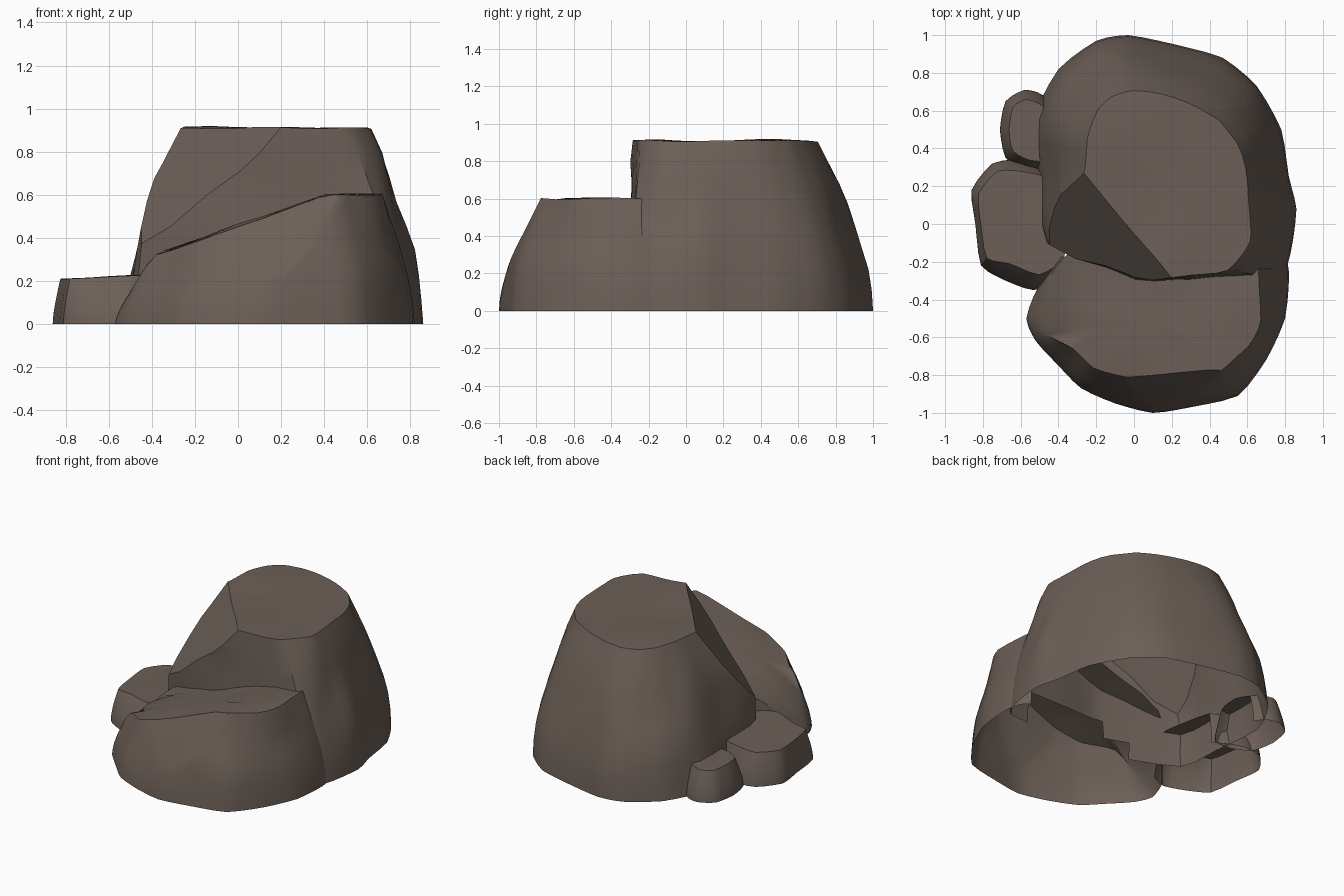
import bpy, bmesh, math
from mathutils import Vector, noise

cube = bpy.data.objects.get("Cube")
if cube:
    bpy.data.objects.remove(cube, do_unlink=True)

stone = bpy.data.materials.new("brown_grey_stone")
stone.use_nodes = True
colour = (0.15, 0.115, 0.095, 1)
stone.diffuse_color = colour
bsdf = stone.node_tree.nodes["Principled BSDF"]
bsdf.inputs["Base Color"].default_value = colour
bsdf.inputs["Roughness"].default_value = 0.9


def resample(points, steps=3):
    """Closed smooth curve through the outline points."""
    pts = [Vector(p) for p in points]
    n, out = len(pts), []
    for i in range(n):
        a, b, c, d = (pts[(i + k) % n] for k in (-1, 0, 1, 2))
        for s in range(steps):
            t = s / steps
            smooth = b + (c - a) * t / 2 + (2 * a - 5 * b + 4 * c - d) * t**2 / 2 \
                + (3 * b - a - 3 * c + d) * t**3 / 2
            out.append(b.lerp(c, t).lerp(smooth, 0.6))
    return out


def rock(name, base, top, height, hidden, bulge=1.6, cuts=(), rough=0.025):
    """Shell lofted from a base outline to a top outline, open underneath
    and where the hidden rule says a wall is buried in another rock."""
    base, top = resample(base), resample(top)
    n, levels = len(base), 8
    bm = bmesh.new()
    rings = []
    # walls
    for k in range(levels + 1):
        t = k / levels
        ring = []
        for b, p in zip(base, top):
            q = b.lerp(p, t**bulge)
            ring.append(bm.verts.new((q.x, q.y, t * height(p.x, p.y))))
        rings.append(ring)
    # cap
    centre = sum(top, Vector((0, 0))) / n
    for s in (0.7, 0.4):
        ring = []
        for p in top:
            q = centre.lerp(p, s)
            ring.append(bm.verts.new((q.x, q.y, height(q.x, q.y))))
        rings.append(ring)
    tip = bm.verts.new((centre.x, centre.y, height(centre.x, centre.y)))
    for a, b in zip(rings, rings[1:]):
        for i in range(n):
            j = (i + 1) % n
            bm.faces.new((a[j], a[i], b[i], b[j]))
    for i in range(n):
        bm.faces.new((rings[-1][(i + 1) % n], rings[-1][i], tip))
    # weathered unevenness, fading out at the ground
    for v in bm.verts:
        d = noise.noise_vector(v.co * 3.5) * rough * min(1, v.co.z * 3)
        v.co += Vector((d.x, d.y, d.z * 0.6))
    # flat broken facets
    for point, normal in cuts:
        res = bmesh.ops.bisect_plane(
            bm, geom=bm.verts[:] + bm.edges[:] + bm.faces[:],
            plane_co=point, plane_no=Vector(normal).normalized(), clear_outer=True)
        edges = [e for e in res["geom_cut"]
                 if isinstance(e, bmesh.types.BMEdge) and e.is_boundary]
        if edges:
            bmesh.ops.contextual_create(bm, geom=edges)
    bmesh.ops.recalc_face_normals(bm, faces=bm.faces[:])
    # buried walls
    buried = [f for f in bm.faces
              if abs(f.normal.z) < 0.6 and hidden(f.calc_center_median())]
    bmesh.ops.delete(bm, geom=buried, context="FACES")
    mesh = bpy.data.meshes.new(name)
    bm.to_mesh(mesh)
    bm.free()
    mesh.materials.append(stone)
    obj = bpy.data.objects.new(name, mesh)
    bpy.context.collection.objects.link(obj)
    bpy.ops.object.select_all(action="DESELECT")
    obj.select_set(True)
    bpy.context.view_layer.objects.active = obj
    bpy.ops.object.shade_smooth_by_angle(angle=math.radians(35))


# tall boulder with a sloping facet on its front corner
rock("main_boulder",
     [(-.46, -.1), (-.5, .2), (-.53, .56), (-.4, .82), (-.2, .97), (-.03, 1),
      (.22, .95), (.47, .88), (.65, .73), (.78, .5), (.82, .25), (.86, .08),
      (.83, -.15), (.76, -.28), (.3, -.29), (0, -.29)],
     [(-.4, -.12), (-.29, .2), (-.25, .45), (-.2, .6), (-.12, .68), (0, .71),
      (.15, .68), (.33, .63), (.45, .56), (.54, .42), (.6, .22), (.62, .05),
      (.61, -.1), (.5, -.25), (.3, -.28), (0, -.28)],
     lambda x, y: .91,
     lambda c: c.y < -.26 and -.1 < c.x < .6 and c.z < .2,
     cuts=[((-.22, .17, .87), (-.156, -.13, .145))])

# broad ledge rising from left to right, with a flat chipped front
rock("front_ledge",
     [(-.57, -.5), (-.52, -.62), (-.4, -.75), (-.28, -.87), (-.1, -.95), (.1, -1),
      (.3, -.97), (.55, -.91), (.7, -.72), (.8, -.5), (.82, -.25), (.75, -.1),
      (.2, -.1), (-.3, -.12), (-.5, -.32)],
     [(-.51, -.46), (-.46, -.59), (-.33, -.66), (-.22, -.76), (-.05, -.8), (.1, -.82),
      (.28, -.84), (.45, -.78), (.6, -.64), (.66, -.5), (.66, -.28), (.62, -.1),
      (.2, -.1), (-.3, -.12), (-.45, -.3)],
     lambda x, y: min(.6, .455 + .35 * x, .9 + 1.5 * x),
     lambda c: c.y > -.17 and c.x < .7,
     cuts=[((.1, -.775, .53), (-.1, -.88, .5))])

# low flat stone at the side
rock("low_side_stone",
     [(-.86, .18), (-.75, .32), (-.6, .34), (-.42, .25), (-.36, -.1), (-.38, -.28),
      (-.53, -.35), (-.68, -.3), (-.81, -.22), (-.84, 0)],
     [(-.82, .16), (-.72, .28), (-.58, .28), (-.42, .22), (-.36, -.1), (-.38, -.2),
      (-.5, -.27), (-.66, -.21), (-.78, -.18), (-.81, 0)],
     lambda x, y: .21 + .05 * (x + .8),
     lambda c: c.x > -.43, rough=.01)

# small stone behind it
rock("small_side_stone",
     [(-.71, .5), (-.68, .65), (-.58, .71), (-.48, .68), (-.38, .5), (-.42, .28),
      (-.57, .28), (-.68, .35)],
     [(-.66, .5), (-.64, .62), (-.57, .66), (-.48, .62), (-.4, .5), (-.42, .34),
      (-.55, .34), (-.64, .39)],
     lambda x, y: .2,
     lambda c: c.x > -.44, rough=.01)
